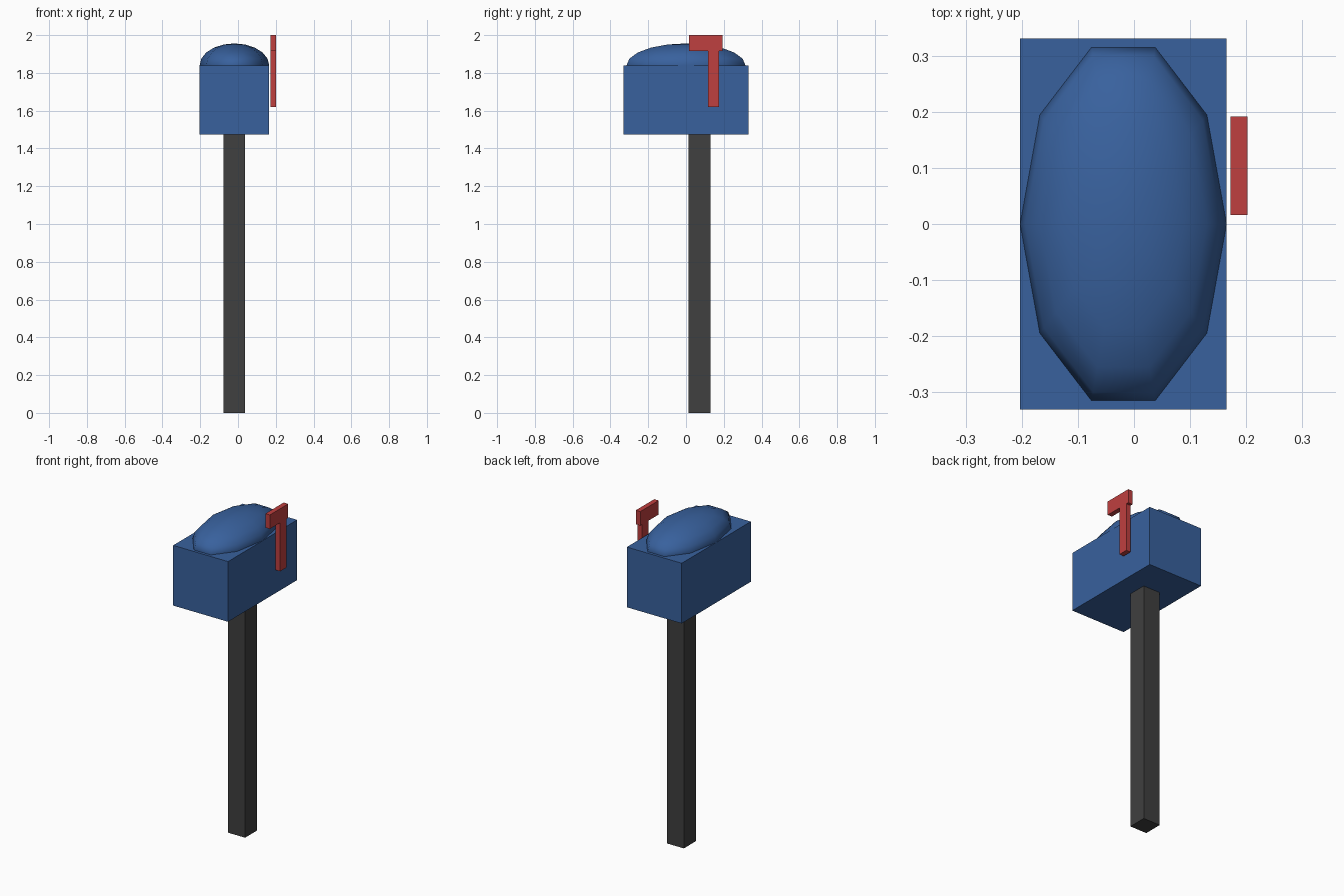
import bpy, bmesh, math
from mathutils import Matrix

if "Cube" in bpy.data.objects:
    bpy.data.objects.remove(bpy.data.objects["Cube"])


def material(name, rgb):
    m = bpy.data.materials.new(name)
    m.diffuse_color = (*rgb, 1)
    m.use_nodes = True
    m.node_tree.nodes["Principled BSDF"].inputs["Base Color"].default_value = m.diffuse_color
    return m


BLUE = material("blue paint", (0.04, 0.12, 0.34))
RED = material("red paint", (0.52, 0.05, 0.05))
DARK = material("dark post", (0.05, 0.05, 0.05))
CX = -0.019  # centre line of box, dome and post


def add(name, bm, mat, smooth=False):
    bmesh.ops.recalc_face_normals(bm, faces=bm.faces)
    for f in bm.faces:
        f.smooth = smooth
    me = bpy.data.meshes.new(name)
    bm.to_mesh(me)
    bm.free()
    me.materials.append(mat)
    ob = bpy.data.objects.new(name, me)
    bpy.context.collection.objects.link(ob)
    return ob


def box(name, x, y, z, mat):
    bm = bmesh.new()
    centre = [(a + b) / 2 for a, b in (x, y, z)]
    size = [b - a for a, b in (x, y, z)]
    bmesh.ops.create_cube(bm, size=1, matrix=Matrix.Translation(centre) @ Matrix.Diagonal((*size, 1)))
    return add(name, bm, mat)


# Post and mailbox body
box("post", (CX - 0.057, CX + 0.057), (0.014, 0.129), (0, 1.475), DARK)
box("mailbox_body", (CX - 0.184, CX + 0.184), (-0.331, 0.331), (1.475, 1.84), BLUE)

# Domed lid: ten-sided stretched sphere, lower half sunk in the body
bm = bmesh.new()
bmesh.ops.create_uvsphere(bm, u_segments=10, v_segments=10, radius=1,
                          matrix=Matrix.Rotation(math.pi / 2, 4, 'Z'))
bmesh.ops.transform(bm, verts=bm.verts,
                    matrix=Matrix.Translation((CX, 0, 1.84)) @ Matrix.Diagonal((0.184, 0.331, 0.116, 1)))
add("domed_lid", bm, BLUE, smooth=True)

# Signal flag: T-shaped outline pushed out along x
outline = [(0.116, 1.62), (0.175, 1.62), (0.175, 1.915), (0.192, 1.915),
           (0.192, 2.0), (0.016, 2.0), (0.016, 1.915), (0.116, 1.915)]
bm = bmesh.new()
face = bm.faces.new([bm.verts.new((0.172, y, z)) for y, z in outline])
out = bmesh.ops.extrude_face_region(bm, geom=[face], use_keep_orig=True)
bmesh.ops.translate(bm, vec=(0.03, 0, 0),
                    verts=[g for g in out["geom"] if isinstance(g, bmesh.types.BMVert)])
add("signal_flag", bm, RED)
